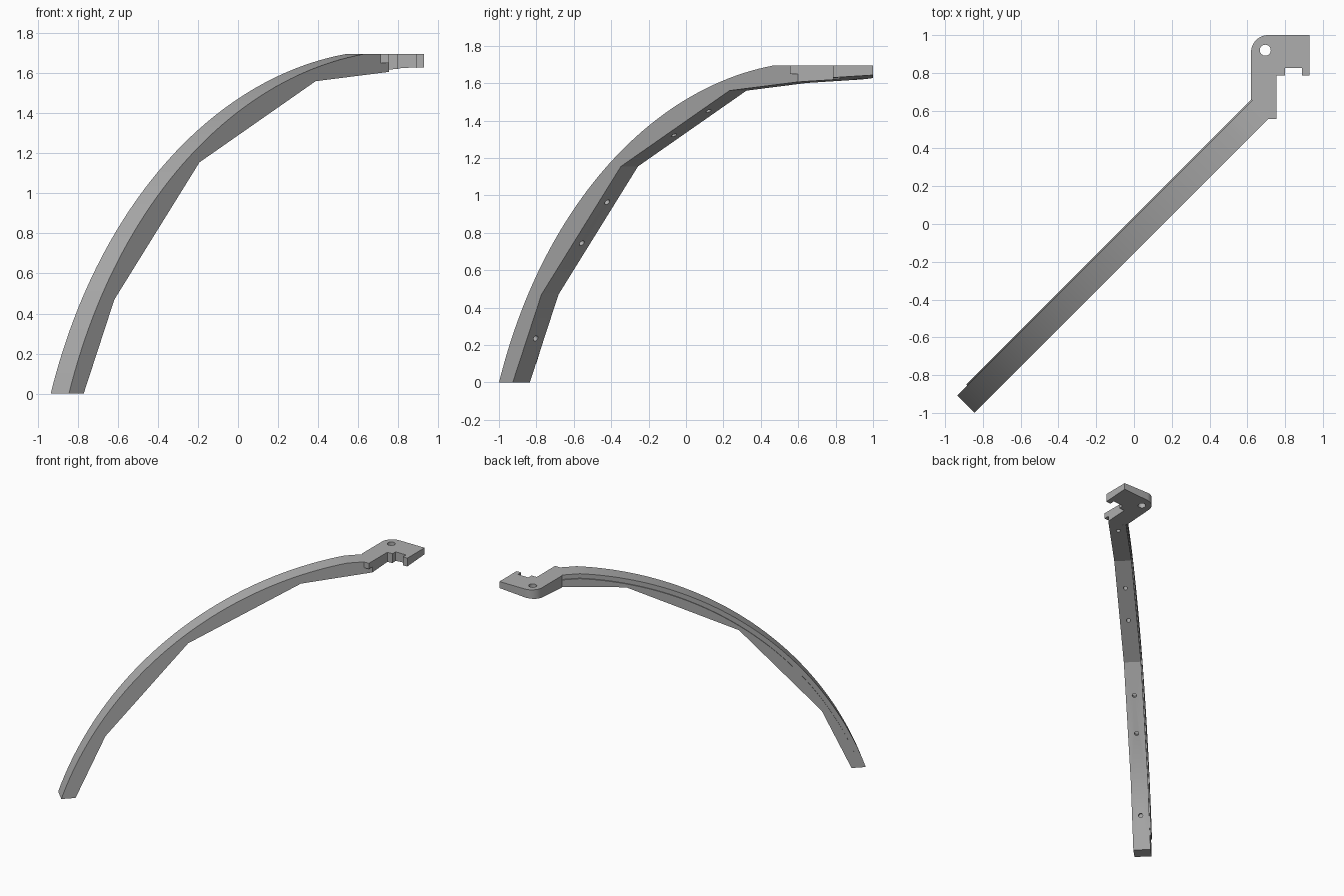
import bpy, bmesh, math
from mathutils import Vector, Matrix

old = bpy.data.objects.get("Cube")
if old:
    bpy.data.objects.remove(old, do_unlink=True)

grey = bpy.data.materials.new("plain grey")
grey.use_nodes = True
COLOUR = (0.42, 0.42, 0.42, 1)
grey.diffuse_color = COLOUR
grey.node_tree.nodes["Principled BSDF"].inputs["Base Color"].default_value = COLOUR

D = math.sqrt(0.5)
TOP = 1.695
NEAR, FAR = 0.11, -0.019            # side faces of the arm, across its run
CU, CZ, RADIUS = 1.11, -0.838, 2.555  # centre and radius of the outer arc
END = 0.905                          # where the arm meets the bracket


def place(u, w, z):
    """u runs along the diagonal, w across it."""
    return Vector(((u + w) * D, (u - w) * D, z))


def underside(u):
    return 1.56 + 0.09 * (u - 0.438)


def prism(name, lower, upper):
    """Closed solid between two matching loops."""
    bm = bmesh.new()
    a = [bm.verts.new(p) for p in lower]
    b = [bm.verts.new(p) for p in upper]
    bm.faces.new(a)
    bm.faces.new(b)
    for i in range(len(a)):
        j = (i + 1) % len(a)
        bm.faces.new((a[i], a[j], b[j], b[i]))
    bmesh.ops.recalc_face_normals(bm, faces=bm.faces)
    return finish(name, bm)


def finish(name, bm):
    me = bpy.data.meshes.new(name)
    bm.to_mesh(me)
    bm.free()
    me.materials.append(grey)
    ob = bpy.data.objects.new(name, me)
    bpy.context.collection.objects.link(ob)
    return ob


def arc(radius, z0, z1, steps=48):
    a0 = math.pi - math.asin((z0 - CZ) / radius)
    a1 = math.pi - math.asin((z1 - CZ) / radius)
    angles = [a0 + (a1 - a0) * i / steps for i in range(steps + 1)]
    return [(CU + radius * math.cos(a), CZ + radius * math.sin(a)) for a in angles]


def slab(name, profile, w0, w1):
    return prism(name, [place(u, w0, z) for u, z in profile],
                 [place(u, w1, z) for u, z in profile])


def cylinder(bm, centre, axis, radius, depth):
    turn = axis.to_track_quat('Z', 'Y').to_matrix().to_4x4()
    bmesh.ops.create_cone(bm, cap_ends=True, segments=24, radius1=radius,
                          radius2=radius, depth=depth,
                          matrix=Matrix.Translation(centre) @ turn)


# Curved arm: round outside, faceted inside
knees = [(-1.2, 0), (-0.983, 0.47), (-0.382, 1.155), (0.438, 1.56), (END, underside(END))]
arm = slab("arched_arm", arc(RADIUS, 0, TOP) + [(END, TOP)] + knees[::-1], FAR, NEAR)

# Thin raised web on the back side
web_in = [(-1.16, 0.1), (-1.0, 0.48), (-0.39, 1.17), (0.435, 1.575), (END, 1.617)]
web = slab("back_web", arc(RADIUS - 0.035, 0.1, TOP - 0.035) + [(END, TOP - 0.035)]
           + web_in[::-1], FAR - 0.009, FAR)

# Bracket plate with rounded corner and notch, its underside following the arm
corner = [(0.71 - 0.09 * math.cos(t * math.pi / 24), 0.91 + 0.09 * math.sin(t * math.pi / 24))
          for t in range(13)]
tip = place(END, NEAR, 0)
outline = [(0.62, 0.66)] + corner + [(0.93, 1), (0.93, 0.785), (0.89, 0.785), (0.89, 0.825),
           (0.80, 0.825), (0.80, 0.785), (0.755, 0.785), (0.755, 0.6), (tip.x, tip.y)]
plate = prism("bracket_plate", [Vector((x, y, underside((x + y) * D))) for x, y in outline],
              [Vector((x, y, TOP)) for x, y in outline])

# Small square corner overhanging the side of the arm
tab_shape = [(0.71, 0.555), (0.755, 0.555), (0.755, 0.61), (0.74, 0.61)]
tab = prism("bracket_corner", [Vector((x, y, 1.65)) for x, y in tab_shape],
            [Vector((x, y, TOP)) for x, y in tab_shape])

# Cutters: blind screw holes in the underside, one through hole in the bracket
screws = bmesh.new()
for seg, fractions in enumerate([(0.5,), (0.4, 0.72), (0.41, 0.73), (0.84,)]):
    (u0, z0), (u1, z1) = knees[seg], knees[seg + 1]
    axis = place(z1 - z0, 0, u0 - u1).normalized()
    for f in fractions:
        spot = place(u0 + f * (u1 - u0), (NEAR + FAR) / 2, z0 + f * (z1 - z0))
        cylinder(screws, spot, axis, 0.016, 0.09)
screw_cutter = finish("screw_hole_cutter", screws)
bolt = bmesh.new()
cylinder(bolt, Vector((0.695, 0.92, 1.66)), Vector((0, 0, 1)), 0.029, 0.3)
bolt_cutter = finish("bolt_hole_cutter", bolt)

for target, cutter in ((arm, screw_cutter), (plate, bolt_cutter)):
    mod = target.modifiers.new("holes", 'BOOLEAN')
    mod.operation = 'DIFFERENCE'
    mod.solver = 'EXACT'
    mod.object = cutter
    bpy.context.view_layer.objects.active = target
    bpy.ops.object.modifier_apply(modifier=mod.name)
    bpy.data.objects.remove(cutter, do_unlink=True)

# Smooth the curves, keep the corners crisp
bpy.ops.object.select_all(action='DESELECT')
for ob in (arm, web, plate, tab):
    ob.select_set(True)
bpy.context.view_layer.objects.active = arm
bpy.ops.object.shade_smooth_by_angle(angle=math.radians(20))
